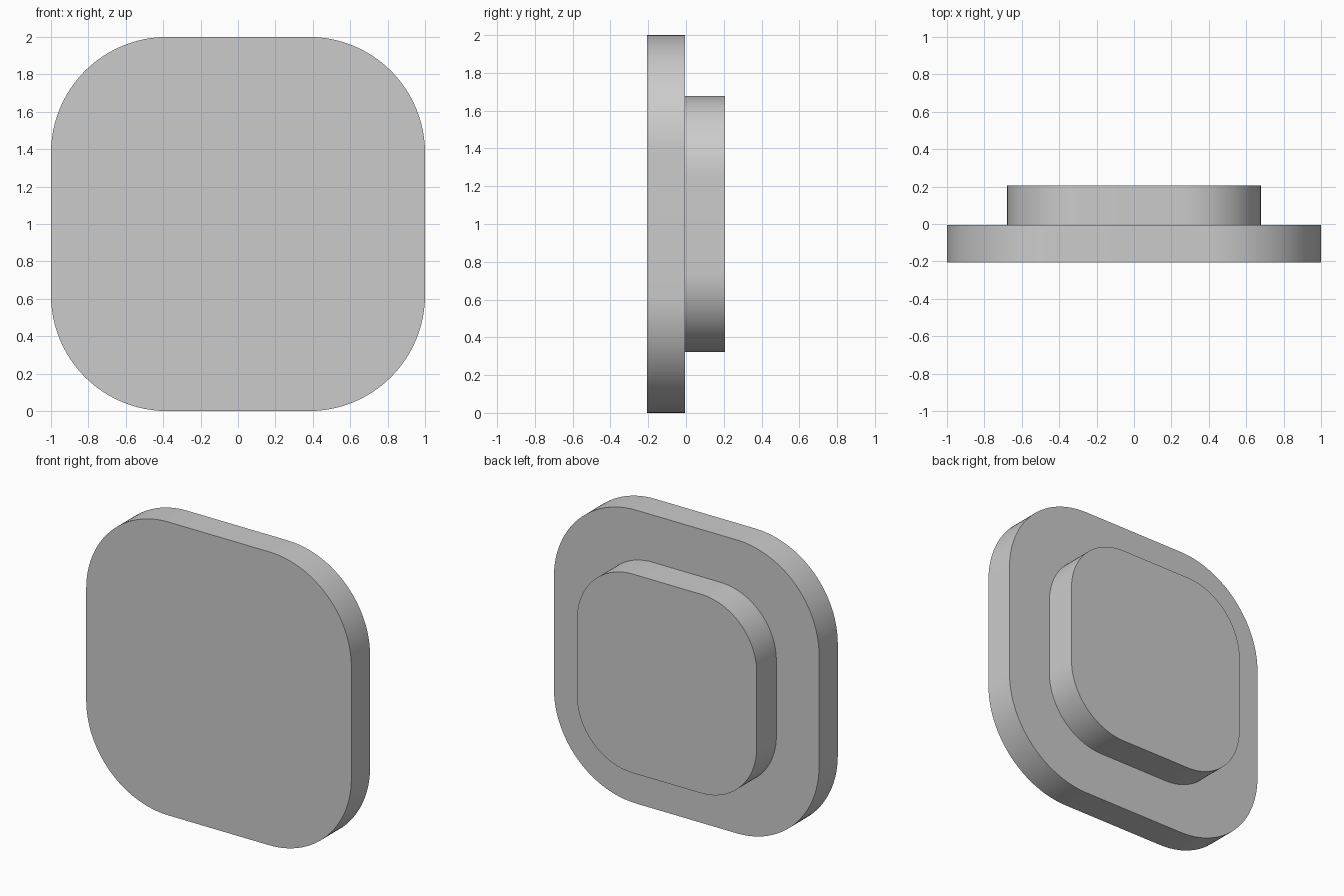
import bpy, bmesh
from math import radians, sin, cos

cube = bpy.data.objects.get("Cube")
if cube:
    bpy.data.objects.remove(cube, do_unlink=True)

# Single plain grey material
GREY = (0.6, 0.6, 0.6, 1.0)
grey = bpy.data.materials.new("plain grey")
grey.use_nodes = True
grey.diffuse_color = GREY
grey.node_tree.nodes["Principled BSDF"].inputs["Base Color"].default_value = GREY


def rounded_slab(name, half, radius, y_front, y_back, segments=24):
    """Upright rounded square centred on z = 1, extruded from front to back."""
    bm = bmesh.new()
    inner = half - radius
    outline = []
    for corner, (sx, sz) in enumerate([(1, 1), (-1, 1), (-1, -1), (1, -1)]):
        for i in range(segments + 1):
            a = radians(90 * (corner + i / segments))
            x = sx * inner + radius * cos(a)
            z = 1 + sz * inner + radius * sin(a)
            outline.append(bm.verts.new((x, y_front, z)))
    face = bm.faces.new(outline)
    result = bmesh.ops.extrude_face_region(bm, geom=[face], use_keep_orig=True)
    moved = [g for g in result["geom"] if isinstance(g, bmesh.types.BMVert)]
    bmesh.ops.translate(bm, verts=moved, vec=(0, y_back - y_front, 0))
    bmesh.ops.recalc_face_normals(bm, faces=bm.faces)

    mesh = bpy.data.meshes.new(name)
    bm.to_mesh(mesh)
    bm.free()
    mesh.materials.append(grey)
    obj = bpy.data.objects.new(name, mesh)
    bpy.context.collection.objects.link(obj)

    # Smooth rim, sharp flat faces
    bpy.ops.object.select_all(action="DESELECT")
    obj.select_set(True)
    bpy.context.view_layer.objects.active = obj
    bpy.ops.object.shade_smooth_by_angle(angle=radians(30))
    return obj


# Wide front plate and smaller boss behind it
rounded_slab("front_plate", 1.0, 0.62, -0.207, -0.005)
rounded_slab("rear_boss", 0.678, 0.42, -0.005, 0.207)
